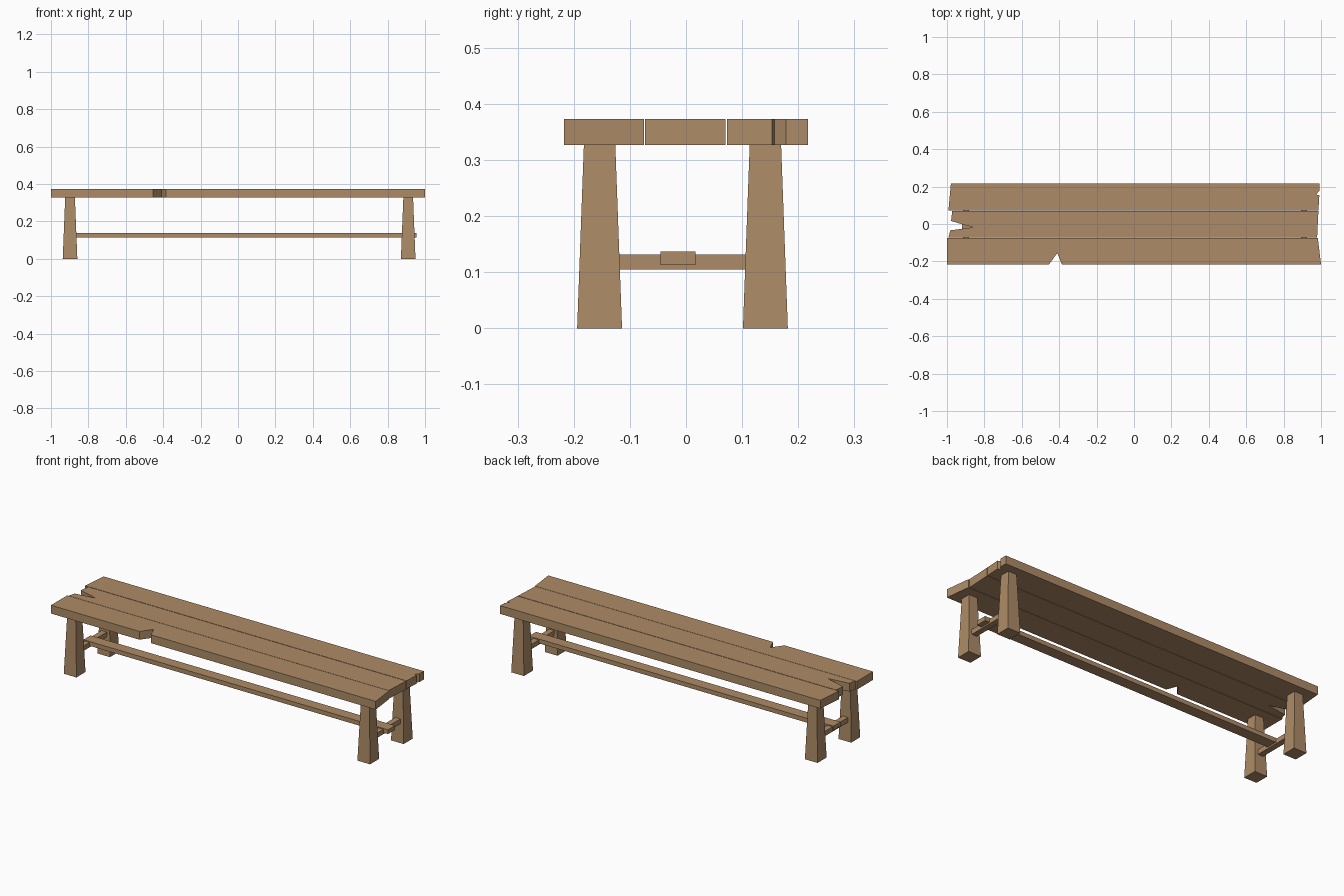
import bpy, bmesh

if "Cube" in bpy.data.objects:
    bpy.data.objects.remove(bpy.data.objects["Cube"])

wood = bpy.data.materials.new("warm_wood")
wood.diffuse_color = (0.42, 0.26, 0.135, 1)
wood.use_nodes = True
wood.node_tree.nodes["Principled BSDF"].inputs["Base Color"].default_value = wood.diffuse_color


def finish(name, bm):
    bmesh.ops.recalc_face_normals(bm, faces=bm.faces)
    me = bpy.data.meshes.new(name)
    bm.to_mesh(me)
    bm.free()
    me.materials.append(wood)
    ob = bpy.data.objects.new(name, me)
    bpy.context.collection.objects.link(ob)
    return ob


def plank(name, outline, z0=0.327, z1=0.373):
    """Extrude a flat outline into a board."""
    bm = bmesh.new()
    f = bm.faces.new([bm.verts.new((x, y, z0)) for x, y in outline])
    r = bmesh.ops.extrude_face_region(bm, geom=[f])
    vs = [v for v in r["geom"] if isinstance(v, bmesh.types.BMVert)]
    bmesh.ops.translate(bm, verts=vs, vec=(0, 0, z1 - z0))
    return finish(name, bm)


def post(name, cx, cy, z0, z1, bottom, top):
    """Square-section block with separate bottom and top half sizes."""
    bm = bmesh.new()
    bmesh.ops.create_cube(bm, size=2)
    for v in bm.verts:
        hx, hy = top if v.co.z > 0 else bottom
        v.co = (cx + v.co.x * hx, cy + v.co.y * hy, z1 if v.co.z > 0 else z0)
    return finish(name, bm)


# Seat: three boards with chipped ends and edges
plank("front_seat_plank", [
    (-1, -0.217), (-0.455, -0.217), (-0.41, -0.155), (-0.385, -0.217),
    (1, -0.217), (0.983, -0.075), (-1, -0.075)])
plank("middle_seat_plank", [
    (-0.992, -0.073), (0.979, -0.073), (0.986, 0.070), (-0.972, 0.070),
    (-0.978, 0.016), (-0.862, -0.018), (-0.982, -0.034)])
plank("back_seat_plank", [
    (-0.992, 0.073), (0.986, 0.073), (0.991, 0.153), (0.974, 0.158),
    (0.992, 0.178), (0.992, 0.217), (-0.979, 0.217)])

# Tapered legs and the cross bar joining each pair
for side, cx in (("left", -0.898), ("right", 0.91)):
    for end, cy in (("front", -0.154), ("back", 0.1415)):
        post(f"{side}_{end}_leg", cx, cy, 0, 0.327,
             (0.039, 0.040), (0.026, 0.028))
    post(f"{side}_cross_bar", cx, -0.006, 0.105, 0.132,
         (0.016, 0.125), (0.016, 0.125))

# Long stretcher resting on the cross bars
post("long_stretcher", 0.0175, -0.014, 0.113, 0.137,
     (0.9375, 0.031), (0.9375, 0.031))
